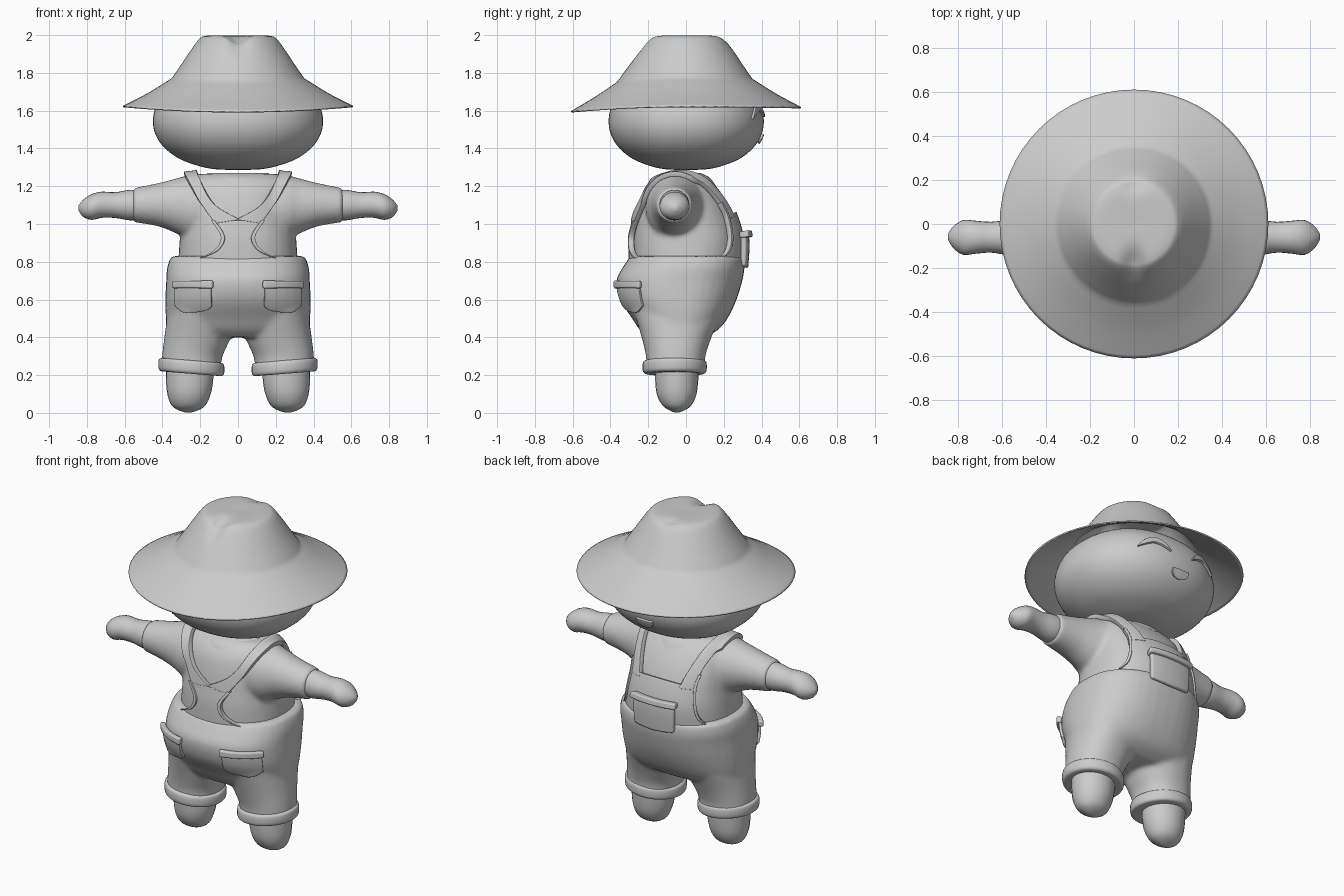
import bpy, bmesh, math
from mathutils import Vector

if "Cube" in bpy.data.objects:
    bpy.data.objects.remove(bpy.data.objects["Cube"])


def spline(pts, k=6):
    """Catmull-Rom interpolation through tuples of any length."""
    v = [Vector(p) for p in pts]
    out = []
    for i in range(len(v) - 1):
        a, b, c, d = v[max(i - 1, 0)], v[i], v[i + 1], v[min(i + 2, len(v) - 1)]
        for j in range(k):
            t = j / k
            out.append(b + (c - a) * (t / 2) + (2 * a - 5 * b + 4 * c - d) * (t * t / 2)
                       + (3 * b - a - 3 * c + d) * (t ** 3 / 2))
    return out + [v[-1]]


def loft(bm, rings, axis='z', s=1, n=40, power=2.0, k=5):
    """Rings are (position, centre, radius, y_min, y_max) along z or x."""
    loops = []
    for t, c, r, y0, y1 in spline([Vector(q) for q in rings], k):
        loop = []
        for i in range(n):
            a = 2 * math.pi * i / n
            ca, sa = math.cos(a), math.sin(a)
            u = c + r * math.copysign(abs(ca) ** (2 / power), ca)
            y = (y0 + y1) / 2 + (y1 - y0) / 2 * math.copysign(abs(sa) ** (2 / power), sa)
            loop.append(bm.verts.new((s * u, y, t) if axis == 'z' else (s * t, y, u)))
        loops.append(loop)
    for p, q in zip(loops, loops[1:]):
        for i in range(n):
            bm.faces.new((p[i], p[(i + 1) % n], q[(i + 1) % n], q[i]))
    bm.faces.new(loops[0])
    bm.faces.new(loops[-1])


def finish(name, bm, angle=50):
    bmesh.ops.recalc_face_normals(bm, faces=bm.faces)
    me = bpy.data.meshes.new(name)
    bm.to_mesh(me)
    bm.free()
    ob = bpy.data.objects.new(name, me)
    bpy.context.collection.objects.link(ob)
    bpy.ops.object.select_all(action='DESELECT')
    ob.select_set(True)
    bpy.context.view_layer.objects.active = ob
    bpy.ops.object.shade_smooth_by_angle(angle=math.radians(angle))
    return ob


def mod(ob, kind, **kw):
    m = ob.modifiers.new(kind.lower(), kind)
    for key, val in kw.items():
        setattr(m, key, val)


def fuse(ob, iterations):
    mod(ob, 'REMESH', mode='VOXEL', voxel_size=0.013, use_smooth_shade=True)
    mod(ob, 'SMOOTH', factor=0.5, iterations=iterations)


def panel(name, edge_a, edge_b, target, thick, lift=0.0, mirror=False, n=12):
    """Ruled patch between two edges, laid on a target surface."""
    bm = bmesh.new()
    rows = [[bm.verts.new(a.lerp(b, i / n)) for i in range(n + 1)]
            for a, b in zip(spline(edge_a), spline(edge_b))]
    for p, q in zip(rows, rows[1:]):
        for i in range(n):
            bm.faces.new((p[i], p[i + 1], q[i + 1], q[i]))
    ob = finish(name, bm)
    if mirror:
        mod(ob, 'MIRROR', use_mirror_merge=False)
    mod(ob, 'SHRINKWRAP', target=target, wrap_method='NEAREST_SURFACEPOINT',
        wrap_mode='ABOVE_SURFACE', offset=lift + thick / 2)
    mod(ob, 'SOLIDIFY', thickness=thick, offset=0)
    mod(ob, 'BEVEL', width=thick * 0.3, segments=2, limit_method='ANGLE', angle_limit=math.radians(50))
    return ob


def flip(pts):
    return [(-x, y, z) for x, y, z in pts]


# hat: spun profile, brim dipping toward -y, pinched crown
bm = bmesh.new()
profile = (spline([(.61, 1.625), (.48, 1.692), (.35, 1.772)])
           + spline([(.345, 1.78), (.30, 1.845), (.25, 1.92), (.205, 1.98), (.17, 1.996), (.1, 1.998), (.004, 1.995)])[1:])
rings = []
for r, z in profile:
    loop = []
    for i in range(64):
        a = 2 * math.pi * i / 64
        x, y = r * math.cos(a), r * math.sin(a)
        drop = .028 * max(0, -y / .61) ** 2 * (r > .35) + .006 * max(0, y / .61) ** 2
        dent = .04 * math.exp(-(x / .05) ** 2 - ((y + .19) / .07) ** 2) + .015 * math.exp(-(x / .05) ** 2 - ((y - .18) / .04) ** 2)
        loop.append(bm.verts.new((x, y, z - drop - dent)))
    rings.append(loop)
for p, q in zip(rings, rings[1:]):
    for i in range(64):
        bm.faces.new((p[i], p[(i + 1) % 64], q[(i + 1) % 64], q[i]))
bm.faces.new(rings[-1])
mod(finish('hat', bm), 'SOLIDIFY', thickness=0.008, offset=-1)

# head
bm = bmesh.new()
loft(bm, [(z, 0, r, -r * .91, r * .915) for z, r in
          [(1.286, .02), (1.29, .12), (1.305, .2), (1.34, .3), (1.39, .375), (1.45, .425), (1.52, .449),
           (1.6, .442), (1.68, .40), (1.75, .31), (1.79, .2), (1.805, .02)]], n=64, power=2.15)
head = finish('head', bm)

# closed smiling eyes and mouth on the +y side
panel('eyes', [(.075, .4, 1.57), (.12, .39, 1.62), (.17, .38, 1.637), (.22, .37, 1.615), (.26, .34, 1.56)],
      [(.075, .4, 1.565), (.12, .39, 1.585), (.17, .38, 1.597), (.22, .37, 1.58), (.26, .34, 1.555)],
      head, .014, mirror=True, n=4)
panel('mouth', [(-.055, .41, 1.475), (-.03, .41, 1.475), (0, .41, 1.475), (.03, .41, 1.475), (.055, .41, 1.475)],
      [(-.055, .4, 1.45), (-.035, .4, 1.425), (0, .4, 1.415), (.035, .4, 1.425), (.055, .4, 1.45)],
      head, .014, n=4)

# shirt: torso and sleeves fused
bm = bmesh.new()
loft(bm, [(.74, 0, .32, -.28, .275), (.9, 0, .31, -.28, .285), (1.0, 0, .30, -.268, .265), (1.1, 0, .295, -.25, .225),
          (1.18, 0, .285, -.225, .175), (1.235, 0, .26, -.185, .125), (1.265, 0, .21, -.14, .08)], power=2.3)
for s in (1, -1):
    loft(bm, [(.1, 1.08, .17, -.22, .12), (.25, 1.085, .172, -.21, .1), (.32, 1.095, .148, -.19, .075),
              (.42, 1.102, .115, -.175, .05), (.555, 1.10, .09, -.155, .03)], 'x', s)
shirt = finish('shirt', bm)
fuse(shirt, 5)

# neck opening
bm = bmesh.new()
loft(bm, [(1.2, 0, .19, -.21, .16), (1.245, 0, .185, -.18, .125), (1.269, 0, .16, -.13, .08)], power=2.1)
finish('neck', bm)

# hands
bm = bmesh.new()
for s in (1, -1):
    loft(bm, [(.53, 1.1, .08, -.14, .018), (.58, 1.1, .08, -.14, .018), (.65, 1.1, .068, -.13, .01),
              (.72, 1.102, .069, -.135, .015), (.775, 1.09, .068, -.14, .018), (.82, 1.083, .045, -.11, -.01),
              (.845, 1.085, .012, -.07, -.045)], 'x', s, n=24, k=3)
finish('hands', bm)

# trousers: seat and legs fused
bm = bmesh.new()
loft(bm, [(.40, 0, .3, -.2, .1), (.44, 0, .37, -.245, .17), (.5, 0, .382, -.285, .22), (.6, 0, .385, -.35, .268),
          (.7, 0, .38, -.368, .298), (.77, 0, .375, -.335, .31), (.83, 0, .355, -.295, .305)], power=2.35)
for s in (1, -1):
    loft(bm, [(.23, .247, .155, -.21, .1), (.3, .242, .16, -.212, .103), (.4, .215, .175, -.235, .135),
              (.55, .19, .18, -.28, .2)], s=s, power=2.2)
trousers = finish('trousers', bm)
fuse(trousers, 7)

# rolled cuffs, tilted up on the outside
bm = bmesh.new()
for s in (1, -1):
    loft(bm, [(.207, .247, .15, -.205, .085), (.21, .247, .165, -.22, .1), (.225, .247, .174, -.229, .109),
              (.262, .247, .174, -.229, .109), (.276, .247, .165, -.22, .1), (.279, .247, .14, -.2, .08)], s=s, k=3)
for v in bm.verts:
    v.co.z += (abs(v.co.x) - .247) * .08
finish('cuffs', bm)

# feet
bm = bmesh.new()
for s in (1, -1):
    loft(bm, [(.24, .255, .128, -.165, .07), (.15, .257, .123, -.162, .063), (.09, .26, .112, -.152, .053),
              (.04, .262, .09, -.125, .028), (.015, .263, .055, -.09, -.005), (.002, .263, .015, -.06, -.04)], s=s, n=24, k=3)
finish('feet', bm)

# dungaree bib, back panel and shoulder straps
bib = [(.31, .2, .79), (.265, .2, .83), (.225, .21, .87), (.21, .22, .94), (.215, .22, 1.045)]
panel('bib', bib, flip(bib), shirt, .024, n=30)
back = [(.3, -.25, .79), (.2, -.28, .82), (.11, -.28, .86), (.075, -.28, .93), (.125, -.26, 1.015)]
panel('back_panel', back, flip(back), shirt, .024, n=24)
outer = [(.215, .22, 1.03), (.235, .2, 1.12), (.275, .11, 1.23), (.285, -.05, 1.27), (.27, -.15, 1.24), (.205, -.23, 1.12), (.115, -.26, 1.0)]
inner = [(.13, .25, 1.03), (.16, .22, 1.12), (.2, .1, 1.24), (.215, -.05, 1.27), (.2, -.15, 1.23), (.12, -.24, 1.1), (-.01, -.27, 1.02)]
panel('straps', outer, inner, shirt, .026, mirror=True)

# rolled piping along the armhole edges
for name, line in (('bib_piping', bib[1:] + [outer[1]]), ('back_piping', back[1:])):
    panel(name, [(x - .008, y, z) for x, y, z in line], [(x + .012, y, z) for x, y, z in line], shirt, .03, .004, True, 3)

# chest pocket and its rolled top
panel('chest_pocket', [(-.13, .28, .94), (0, .3, .94), (.13, .28, .94)],
      [(-.125, .28, .78), (0, .3, .77), (.125, .28, .78)], shirt, .03, .022)
panel('chest_pocket_rim', [(-.14, .28, .957), (0, .3, .957), (.14, .28, .957)],
      [(-.14, .28, .925), (0, .3, .925), (.14, .28, .925)], shirt, .05, .022, n=4)

# seat pockets
panel('seat_pockets', [(.14, -.36, .69), (.19, -.35, .69), (.24, -.34, .69), (.3, -.31, .69), (.345, -.26, .69)],
      [(.14, -.34, .56), (.175, -.33, .53), (.24, -.31, .52), (.31, -.28, .53), (.345, -.24, .56)],
      trousers, .016, mirror=True)
panel('seat_pocket_rims', [(.13, -.36, .70), (.24, -.34, .70), (.355, -.25, .70)],
      [(.13, -.36, .66), (.24, -.34, .66), (.355, -.25, .66)], trousers, .03, mirror=True, n=4)
